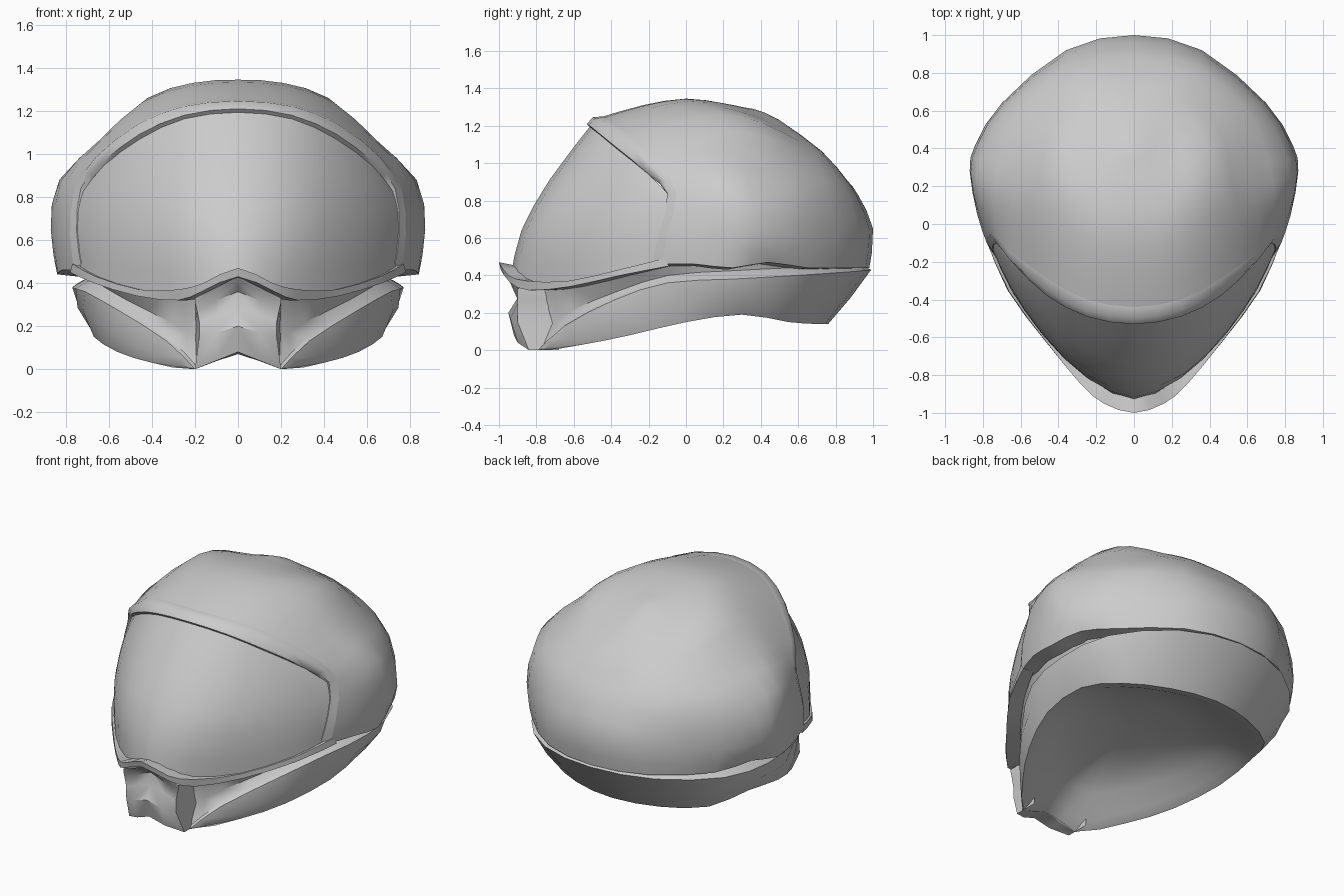
import bpy
import bmesh
import math
from mathutils import Vector

default_cube = bpy.data.objects.get("Cube")
if default_cube:
    bpy.data.objects.remove(default_cube, do_unlink=True)

# One plain grey finish for the whole helmet
grey = bpy.data.materials.new("plain_grey")
grey.use_nodes = True
grey.diffuse_color = (0.6, 0.6, 0.6, 1)
shader = grey.node_tree.nodes["Principled BSDF"]
shader.inputs["Base Color"].default_value = grey.diffuse_color
shader.inputs["Roughness"].default_value = 0.6

CENTRE = Vector((0, 0, 0.6))


def path(*points):
    """Turn points given in hundredths of a unit into vectors."""
    return [Vector(point) / 100 for point in points]


def neighbour(points, end, inner):
    """Extra point beyond an end; mirrored if the end lies on the centre plane."""
    if abs(points[end].x) < 1e-5:
        mirrored = points[inner].copy()
        mirrored.x = -mirrored.x
        return mirrored
    return points[end]


def smooth_path(points, steps):
    """Catmull-Rom resampling of a path."""
    if steps == 1:
        return list(points)
    padded = [neighbour(points, 0, 1)] + list(points) + [neighbour(points, -1, -2)]
    result = []
    for a, b, c, d in zip(padded, padded[1:], padded[2:], padded[3:]):
        for step in range(steps):
            t = step / steps
            result.append(b + (c - a) * t / 2
                          + (a * 2 - b * 5 + c * 4 - d) * t ** 2 / 2
                          + (b * 3 - a - c * 3 + d) * t ** 3 / 2)
    result.append(points[-1].copy())
    return result


def scaled(points, factor, lift=0.0):
    """Shrink or grow a path about the vertical axis, then lift it."""
    return [Vector((p.x * factor, p.y * factor, p.z + lift)) for p in points]


def pushed(points, factor):
    """Move a path towards or away from the helmet centre."""
    return [CENTRE + (p - CENTRE) * factor for p in points]


def blend(first, second, amount=0.5):
    return [p.lerp(q, amount) for p, q in zip(first, second)]


def loft(name, rows, along=2, across=1, inward=False, crease=40):
    """Skin the left half through the rows and mirror it to the right."""
    rows = [smooth_path(row, along) for row in rows]
    columns = [smooth_path(column, across) for column in zip(*rows)]
    bm = bmesh.new()
    grid = [[bm.verts.new(p) for p in column] for column in columns]
    for left, right in zip(grid, grid[1:]):
        for i in range(len(left) - 1):
            bm.faces.new((left[i], left[i + 1], right[i + 1], right[i]))
    bmesh.ops.remove_doubles(bm, verts=bm.verts, dist=0.0005)
    bmesh.ops.recalc_face_normals(bm, faces=bm.faces)
    bm.normal_update()
    facing = sum(f.normal.dot(f.calc_center_median() - CENTRE) * f.calc_area()
                 for f in bm.faces)
    if (facing < 0) != inward:
        bmesh.ops.reverse_faces(bm, faces=bm.faces)
    for face in bm.faces:
        face.smooth = True
    mesh = bpy.data.meshes.new(name)
    bm.to_mesh(mesh)
    bm.free()
    mesh.set_sharp_from_angle(angle=math.radians(crease))
    mesh.materials.append(grey)
    part = bpy.data.objects.new(name, mesh)
    bpy.context.collection.objects.link(part)
    mirror = part.modifiers.new("mirror", "MIRROR")
    mirror.use_clip = True
    mirror.merge_threshold = 0.001


# Dome with ear bulges: rows run from the visor opening to the back
ear_bottom = path((76, -13, 46), (82, 5, 46), (84, 25, 44), (78, 44, 47),
                  (66, 65, 44), (36, 90, 44), (0, 98, 44))
ear_middle = path((78, -10, 62), (83, 5, 62), (87, 28, 65), (84, 42, 60),
                  (70, 64, 60), (36, 92, 62), (0, 100, 65))
ear_top = path((76, -5, 84), (80, 8, 87), (83, 25, 88), (78, 43, 85),
               (65, 64, 84), (35, 87, 82), (0, 92, 83))
crown_edge = path((66, -14, 99), (66, 5, 104), (62, 20, 108), (58, 42, 105),
                  (48, 62, 100), (30, 80, 95), (0, 86, 91))
crown = path((46, -29, 115), (46, -5, 121), (42, 20, 126), (38, 42, 121),
             (28, 60, 112), (15, 70, 108), (0, 73, 106))
crown_upper = path((25, -40, 123), (24, -20, 129), (21, 0, 133), (19, 20, 131),
                   (15, 38, 126), (8, 46, 124), (0, 50, 123))
crown_middle = path((0, -44, 125), (0, -23, 131), (0, 0, 134.5), (0, 20, 132),
                    (0, 30, 130), (0, 36, 129), (0, 39, 128))
dome_rows = [ear_bottom, ear_middle, ear_top, crown_edge, crown, crown_upper, crown_middle]
loft("dome", dome_rows, across=2)
loft("dome_lower_edge", [ear_bottom, scaled(ear_bottom, 0.88, -0.01)])

# Band over the brow that sinks into the ear bulges at the sides
band_back = [row[0] for row in reversed(dome_rows)]
band_front = path((0, -53, 121), (25, -49, 118), (46, -38, 109), (63, -22, 96),
                  (73, -10, 84), (75, -14, 64), (73, -18, 49))
band_ridge = blend(band_back, band_front)
band_ridge = pushed(band_ridge[:4], 1.025) + band_ridge[4:]
loft("visor_band", [band_back, band_ridge, band_front, pushed(band_front, 0.95)], crease=55)

# Visor: rows run from the centre to the side
visor_top = path((0, -51, 120), (25, -47, 117), (45, -36, 108), (62, -21, 95), (71, -10, 84))
visor_upper = path((0, -73, 91), (28, -65, 90), (52, -42, 88), (66, -23, 83), (74, -9, 78))
visor_lower = path((0, -88, 64), (27, -79, 63), (50, -56, 62), (66, -32, 63), (75, -13, 64))
visor_bottom = path((0, -93, 43), (22, -83, 34), (46, -61, 35), (65, -35, 41), (73, -17, 46))
loft("visor", [visor_top, visor_upper, visor_lower, visor_bottom], across=2)

# Lip under the visor, peaked in the middle
lip_inner = path((0, -90, 45), (13, -87, 41), (23, -78, 36), (44, -58, 37), (62, -33, 43), (71, -15, 48))
lip_top = path((0, -100, 47), (16, -95, 40), (28, -85, 37), (46, -63, 37), (66, -36, 43), (77, -12, 49))
lip_front = path((0, -99, 43), (17, -94, 36), (28, -84, 32), (47, -62, 34), (67, -35, 40), (78, -9, 45))
lip_under = path((0, -88, 40), (16, -86, 34), (24, -74, 32), (42, -55, 34), (60, -30, 40), (71, -8, 45))
loft("visor_lip", [lip_inner, lip_top, lip_front, lip_under])

# Nose piece: stacked rows with a recess, each closed by a side wall
nose_rows = [
    path((0, -98, 43), (10, -95, 38), (20, -90, 33)),
    path((0, -96, 41), (11, -94, 36), (20, -90, 31)),
    path((0, -89, 36), (10, -90, 32), (19, -90, 27)),
    path((0, -90, 28), (10, -90, 25), (18, -90, 22)),
    path((0, -95, 20), (10, -94, 17), (18, -90, 15)),
    path((0, -92, 8), (10, -90, 4), (20, -84, 0)),
    path((0, -80, 7), (10, -79, 4), (20, -78, 0)),
]
for row in nose_rows:
    row.append(Vector((0.2, -0.68, row[-1].z)))
loft("nose_piece", nose_rows, along=1)

# Jaw guard and neck collar: recessed cheeks above a ridge, rounded below
cheek_top = path((20, -76, 34), (35, -64, 35), (57, -36, 40), (69, -10, 46),
                 (71, 25, 49), (66, 58, 50), (37, 84, 51), (0, 92, 51))
jaw_ridge = path((20, -79, 0), (33, -65, 13), (55, -38, 27), (71, -10, 36),
                 (77, 25, 38), (70, 60, 40), (40, 89, 42), (0, 99, 43))
jaw_side = path((20, -79, 0), (37, -61, 6), (58, -35, 17), (72, 0, 27),
                (74, 30, 29), (63, 62, 29), (35, 80, 28), (0, 88, 28))
jaw_bottom = path((20, -78, 0), (40, -55, 3), (56, -30, 8), (67, 0, 15),
                  (66, 30, 19), (55, 55, 15), (30, 70, 14), (0, 76, 14))
cheek_recess = scaled(blend(cheek_top, jaw_ridge, 0.6), 0.93)
ridge_back = scaled(jaw_ridge, 0.97, 0.015)
loft("jaw_guard", [cheek_top, cheek_recess, ridge_back, jaw_ridge, jaw_side, jaw_bottom], crease=45)

# Shallow hollow lining that closes the underside
opening = path((0, -80, 7)) + jaw_bottom
lining_rows = [opening]
for size, rise in ((0.9, 0.15), (0.75, 0.55), (0.45, 0.9), (0, 1)):
    lining_rows.append([Vector((p.x * size, p.y * size, p.z + (0.28 - p.z) * rise))
                        for p in opening])
loft("lining", lining_rows, inward=True, crease=60)
